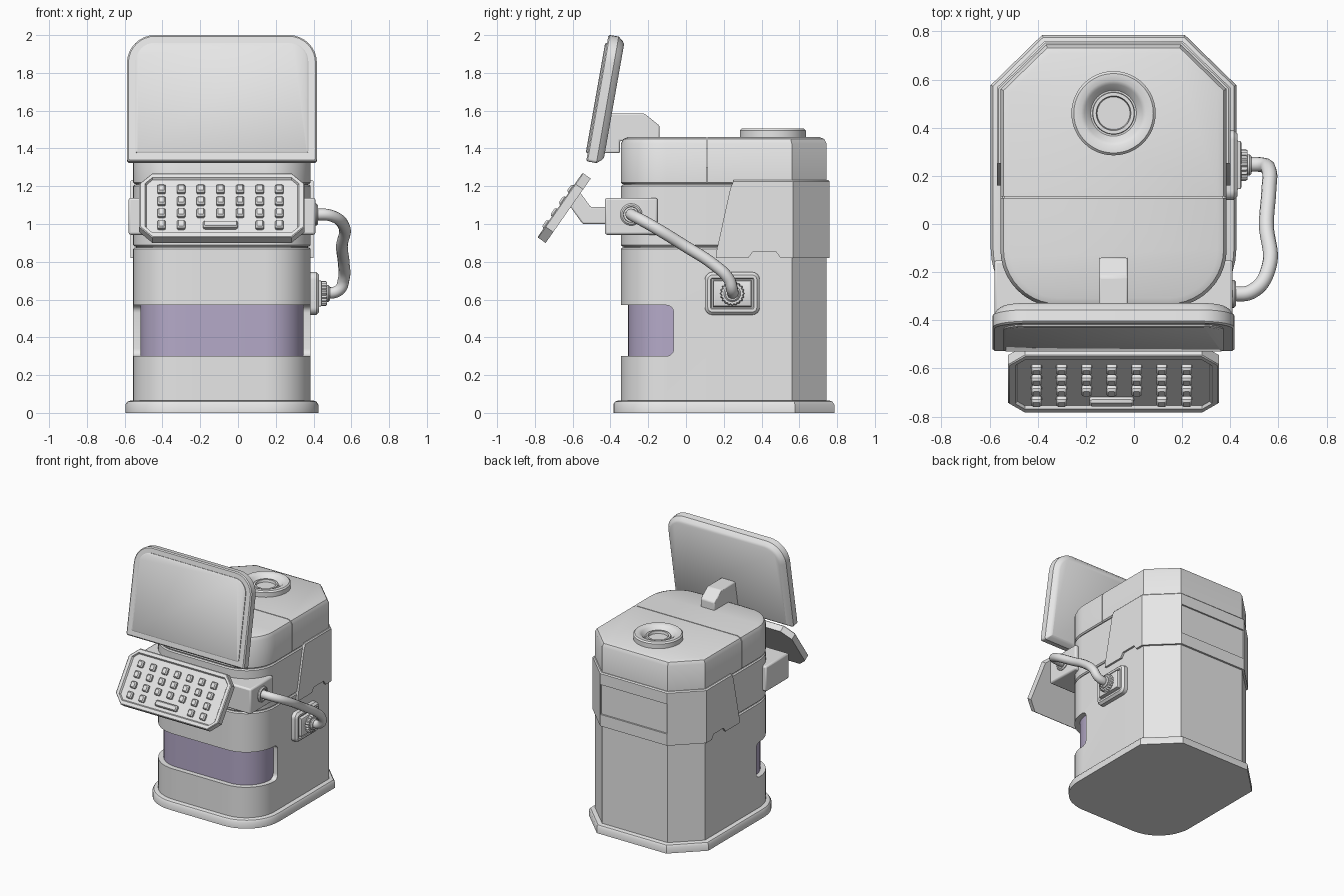
import bpy, bmesh
from math import sin, cos, pi, radians, tan
from mathutils import Matrix, Vector

cube = bpy.data.objects.get("Cube")
if cube:
    bpy.data.objects.remove(cube, do_unlink=True)

CX = -0.085  # centre line of the cabinet


def material(name, rgb):
    m = bpy.data.materials.new(name)
    m.use_nodes = True
    m.diffuse_color = (*rgb, 1)
    m.node_tree.nodes["Principled BSDF"].inputs["Base Color"].default_value = (*rgb, 1)
    return m


GREY = material("light_grey", (0.8, 0.8, 0.8))
PURPLE = material("muted_purple", (0.46, 0.40, 0.58))


# ---------- helpers ----------
def activate(ob):
    bpy.ops.object.select_all(action='DESELECT')
    ob.select_set(True)
    bpy.context.view_layer.objects.active = ob


def finish(name, bm, mat=GREY):
    bmesh.ops.recalc_face_normals(bm, faces=bm.faces)
    me = bpy.data.meshes.new(name)
    bm.to_mesh(me)
    bm.free()
    ob = bpy.data.objects.new(name, me)
    me.materials.append(mat)
    bpy.context.collection.objects.link(ob)
    activate(ob)
    bpy.ops.object.shade_smooth_by_angle(angle=radians(35))
    return ob


def loft(rings, m=Matrix()):
    """Skin a list of equal-length rings and cap both ends."""
    bm = bmesh.new()
    loops = [[bm.verts.new(m @ Vector(p)) for p in ring] for ring in rings]
    n = len(loops[0])
    for a, b in zip(loops, loops[1:]):
        for i in range(n):
            j = (i + 1) % n
            bm.faces.new((a[i], a[j], b[j], b[i]))
    bm.faces.new(loops[0])
    bm.faces.new(loops[-1])
    return bm


def arc(cx, cy, r, start, n):
    return [(cx + r * cos(start + pi / 2 * i / n), cy + r * sin(start + pi / 2 * i / n))
            for i in range(n + 1)]


def footprint(off):
    """Cabinet plan: chamfered at the back, rounded at the front."""
    k = off * tan(pi / 8)
    w, back, r = 0.47 + off, 0.745 + off, 0.24
    pts = [(w, 0.56 + k), (0.28 + k, back), (-0.28 - k, back), (-w, 0.56 + k)]
    pts += arc(-0.47 + r, -0.345 + r, r + off, pi, 10)
    pts += arc(0.47 - r, -0.345 + r, r + off, 1.5 * pi, 10)
    return pts


def stack(levels):
    return loft([[(CX + x, y, z) for x, y in footprint(off)] for z, off in levels])


def rounded(hw, hh, top, bottom, n):
    corners = ((1, 1, top, 0), (-1, 1, top, 1), (-1, -1, bottom, 2), (1, -1, bottom, 3))
    return [p for sx, sy, r, q in corners
            for p in arc(sx * (hw - r), sy * (hh - r), r, q * pi / 2, n)]


def plate(hw, hh, top, bottom, levels, m, n=8):
    """Rounded plate facing -y; levels are (outward depth, inset)."""
    return loft([[(u, -d, v) for u, v in
                  rounded(hw - i, hh - i, max(top - i, .004), max(bottom - i, .004), n)]
                 for d, i in levels], m)


def side_profile(pts, x0, x1):
    return loft([[(x, y, z) for y, z in pts] for x in (x0, x1)])


def lathe(profile, m, n=48, ridge=0.0):
    return loft([[((r - ridge * (i % 2)) * cos(2 * pi * i / n),
                   (r - ridge * (i % 2)) * sin(2 * pi * i / n), h) for i in range(n)]
                 for r, h in profile], m)


def bevel(ob, width):
    mod = ob.modifiers.new("bevel", 'BEVEL')
    mod.width, mod.segments, mod.limit_method = width, 2, 'ANGLE'


def cut(ob, bm, operation):
    tool = finish("cutter", bm)
    tool.hide_render = True
    mod = ob.modifiers.new("cut", 'BOOLEAN')
    mod.operation, mod.object, mod.solver = operation, tool, 'EXACT'
    activate(ob)
    bpy.ops.object.modifier_apply(modifier=mod.name)
    bpy.data.objects.remove(tool, do_unlink=True)
    bpy.ops.object.shade_smooth_by_angle(angle=radians(35))


def at(x, y, z, rx=0.0, rz=0.0):
    return (Matrix.Translation((x, y, z)) @ Matrix.Rotation(radians(rz), 4, 'Z')
            @ Matrix.Rotation(radians(rx), 4, 'X'))


# ---------- cabinet ----------
finish("base_plinth", stack([(0, 0.04), (0.045, 0.04), (0.06, 0.03), (0.065, 0.015)]))
body = finish("lower_body", stack([(0.03, 0), (0.868, 0), (0.876, -0.008)]))
cut(body, loft([[(x, y - 0.365, z + 0.435) for y, z in rounded(0.30, 0.135, .04, .04, 6)]
                for x in (-1, 1)]), 'DIFFERENCE')
finish("window_band", stack([(0.28, -0.038), (0.59, -0.038)]), PURPLE)
finish("seam_core", stack([(0.84, -0.015), (1.3, -0.015)]))
finish("middle_band", stack([(0.88, -0.008), (0.888, 0), (1.2, 0), (1.208, -0.008)]))

# lid in two halves with a seam between them
LID = [(1.212, -0.008), (1.22, 0), (1.425, 0), (1.45, -0.013), (1.46, -0.038)]
for name, y, s in (("lid_front", 0.108, 1), ("lid_rear", 0.114, -1)):
    bm = stack(LID)
    bmesh.ops.bisect_plane(bm, geom=bm.verts[:] + bm.edges[:] + bm.faces[:],
                           plane_co=(0, y, 0), plane_no=(0, s, 0), clear_outer=True)
    bmesh.ops.holes_fill(bm, edges=[e for e in bm.edges if e.is_boundary])
    finish(name, bm)

# wrap-around rear panel with a recessed strip on the back
panel = finish("rear_panel", stack([(0.82, 0.015), (1.225, 0.015), (1.233, 0.007)]))
cut(panel, side_profile([(0.27, 1.3), (1, 1.3), (1, 0.7), (0.5, 0.7), (0.5, 0.82),
                         (0.475, 0.855), (0.355, 0.855), (0.33, 0.82), (0.33, 0.7),
                         (0.16, 0.7), (0.16, 0.85), (0.235, 1.19), (0.25, 1.225)], -1, 1),
    'INTERSECT')
cut(panel, side_profile([(0.748, 0.91), (0.9, 0.91), (0.9, 1.14), (0.748, 1.14)],
                        CX - 0.285, CX + 0.285), 'DIFFERENCE')

# filler ring on the lid
finish("lid_ring", lathe([(0.175, 1.45), (0.175, 1.495), (0.165, 1.505), (0.135, 1.505),
                          (0.12, 1.495), (0.095, 1.466), (0.088, 1.466), (0.086, 1.482),
                          (0.072, 1.482), (0.068, 1.464), (0.01, 1.464)],
                         at(CX, 0.46, 0)))

# ---------- screen ----------
tilt = at(CX, -0.43, 1.66, -10)
finish("screen_housing", plate(0.503, 0.34, 0.15, 0.015,
       [(-0.05, 0.035), (-0.04, 0.02), (-0.015, 0), (0.033, 0), (0.04, 0.008)], tilt))
finish("screen_panel", plate(0.457, 0.296, 0.10, 0.012,
       [(0.03, 0), (0.045, 0), (0.05, 0.008)], tilt))
arm = finish("screen_arm", side_profile(
    [(-0.44, 1.585), (-0.22, 1.585), (-0.14, 1.52), (-0.14, 1.44),
     (-0.35, 1.44), (-0.35, 1.375), (-0.44, 1.375)], CX - 0.06, CX + 0.06))
bevel(arm, 0.008)

# ---------- keyboard ----------
tilt = at(CX, -0.645, 1.085, -35)
finish("keyboard_tray", plate(0.438, 0.208, 0.07, 0.07,
       [(-0.026, 0), (0.022, 0), (0.027, 0.006), (0.027, 0.03), (0.015, 0.038)], tilt, 1))
KEY = [(0.01, 0), (0.03, 0), (0.04, 0.008)]
for row in range(4):
    for col in range(7):
        if row == 3 and col in (2, 3, 4):
            continue
        spot = tilt @ at(0.104 * (col - 3) - 0.008, 0, 0.104 - 0.077 * row)
        finish(f"key_{row}_{col}", plate(0.022, 0.025, 0.008, 0.008, KEY, spot, 2))
finish("space_key", plate(0.092, 0.022, 0.012, 0.012, KEY, tilt @ at(-0.008, 0, -0.127), 3))
bracket = finish("keyboard_bracket", side_profile(
    [(-0.43, 0.943), (-0.15, 0.943), (-0.15, 1.138), (-0.43, 1.138)], CX - 0.495, CX + 0.495))
bevel(bracket, 0.012)
arm = finish("keyboard_arm", side_profile(
    [(-0.563, 1.17), (-0.505, 1.09), (-0.42, 1.09), (-0.42, 1.0),
     (-0.547, 1.0), (-0.615, 1.095)], CX - 0.07, CX + 0.07))
bevel(arm, 0.008)

# ---------- side port and cable ----------
port = at(0.38, 0.245, 0.632, rz=90)
finish("port_housing", plate(0.145, 0.113, 0.04, 0.04,
       [(-0.02, 0), (0.035, 0), (0.05, 0.015), (0.05, 0.03), (0.04, 0.036),
        (0.04, 0.042), (0.062, 0.046), (0.066, 0.052)], port))
to_side = Matrix.Rotation(pi / 2, 4, 'Y')
finish("port_connector", lathe([(0.066, 0.05), (0.066, 0.085), (0.06, 0.092)],
       at(0.38, 0.245, 0.632) @ to_side, 40, 0.007))
finish("port_sleeve", lathe([(0.044, 0.08), (0.044, 0.1), (0.036, 0.108)],
       at(0.38, 0.245, 0.632) @ to_side, 24))
finish("cable_socket", lathe([(0.058, -0.02), (0.058, 0.006), (0.05, 0.014),
       (0.042, 0.014), (0.04, 0.004)], at(CX + 0.495, -0.29, 1.05) @ to_side, 32))

curve = bpy.data.curves.new("cable", 'CURVE')
curve.dimensions = '3D'
curve.bevel_depth, curve.bevel_resolution, curve.resolution_u = 0.031, 4, 8
curve.use_fill_caps = True
path = [(0.39, -0.29, 1.05), (0.49, -0.28, 1.045), (0.56, -0.18, 0.99), (0.55, 0, 0.88),
        (0.56, 0.14, 0.79), (0.56, 0.225, 0.71), (0.535, 0.245, 0.65), (0.44, 0.245, 0.632)]
spline = curve.splines.new('BEZIER')
spline.bezier_points.add(len(path) - 1)
for point, co in zip(spline.bezier_points, path):
    point.co = co
    point.handle_left_type = point.handle_right_type = 'AUTO'
curve.materials.append(GREY)
bpy.context.collection.objects.link(bpy.data.objects.new("cable", curve))
